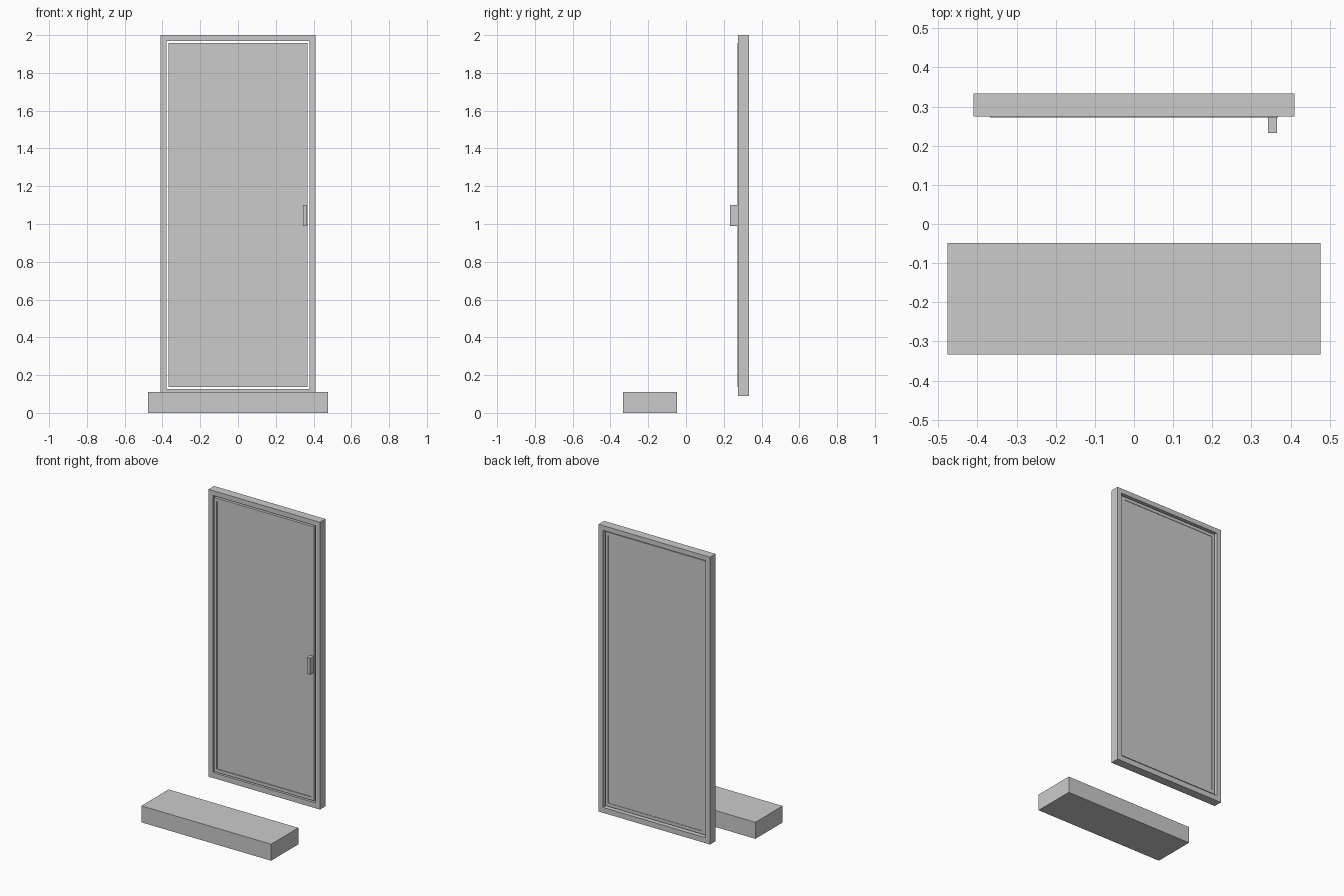
import bpy
import bmesh

cube = bpy.data.objects.get("Cube")
if cube:
    bpy.data.objects.remove(cube, do_unlink=True)

GREY = (0.6, 0.6, 0.6, 1.0)
grey = bpy.data.materials.new("plain grey")
grey.use_nodes = True
grey.diffuse_color = GREY
grey.node_tree.nodes["Principled BSDF"].inputs["Base Color"].default_value = GREY


def finish(name, bm):
    bmesh.ops.recalc_face_normals(bm, faces=bm.faces)
    mesh = bpy.data.meshes.new(name)
    bm.to_mesh(mesh)
    bm.free()
    mesh.materials.append(grey)
    obj = bpy.data.objects.new(name, mesh)
    bpy.context.collection.objects.link(obj)
    return obj


def box(name, xs, ys, zs):
    """Box between the given limits on each axis."""
    bm = bmesh.new()
    bmesh.ops.create_cube(bm, size=1)
    for v in bm.verts:
        v.co = [lim[0] if c < 0 else lim[1] for c, lim in zip(v.co, (xs, ys, zs))]
    return finish(name, bm)


def ring(name, outer, inner, ys):
    """Rectangular frame; outer and inner are (half width, bottom, top)."""
    bm = bmesh.new()
    loops = []
    for y in ys:
        for half, low, high in (outer, inner):
            corners = ((-half, low), (half, low), (half, high), (-half, high))
            loops.append([bm.verts.new((x, y, z)) for x, z in corners])
    front_out, front_in, back_out, back_in = loops
    for a, b in ((front_out, front_in), (front_in, back_in),
                 (back_in, back_out), (back_out, front_out)):
        for i in range(4):
            j = (i + 1) % 4
            bm.faces.new((a[i], a[j], b[j], b[i]))
    return finish(name, bm)


# Fixed surround, with a thin clear gap around the moving leaf
ring("door_frame", (0.41, 0.09, 2.0), (0.378, 0.126, 1.968), (0.275, 0.333))

# Leaf: border and slightly recessed panel
ring("leaf_border", (0.368, 0.137, 1.959), (0.347, 0.158, 1.938), (0.272, 0.322))
box("leaf_panel", (-0.347, 0.347), (0.278, 0.319), (0.158, 1.938))

# Pull handle on the opening side
box("handle", (0.343, 0.366), (0.233, 0.274), (0.99, 1.10))

# Separate step in front of the door
box("front_step", (-0.477, 0.477), (-0.333, -0.048), (0, 0.11))
